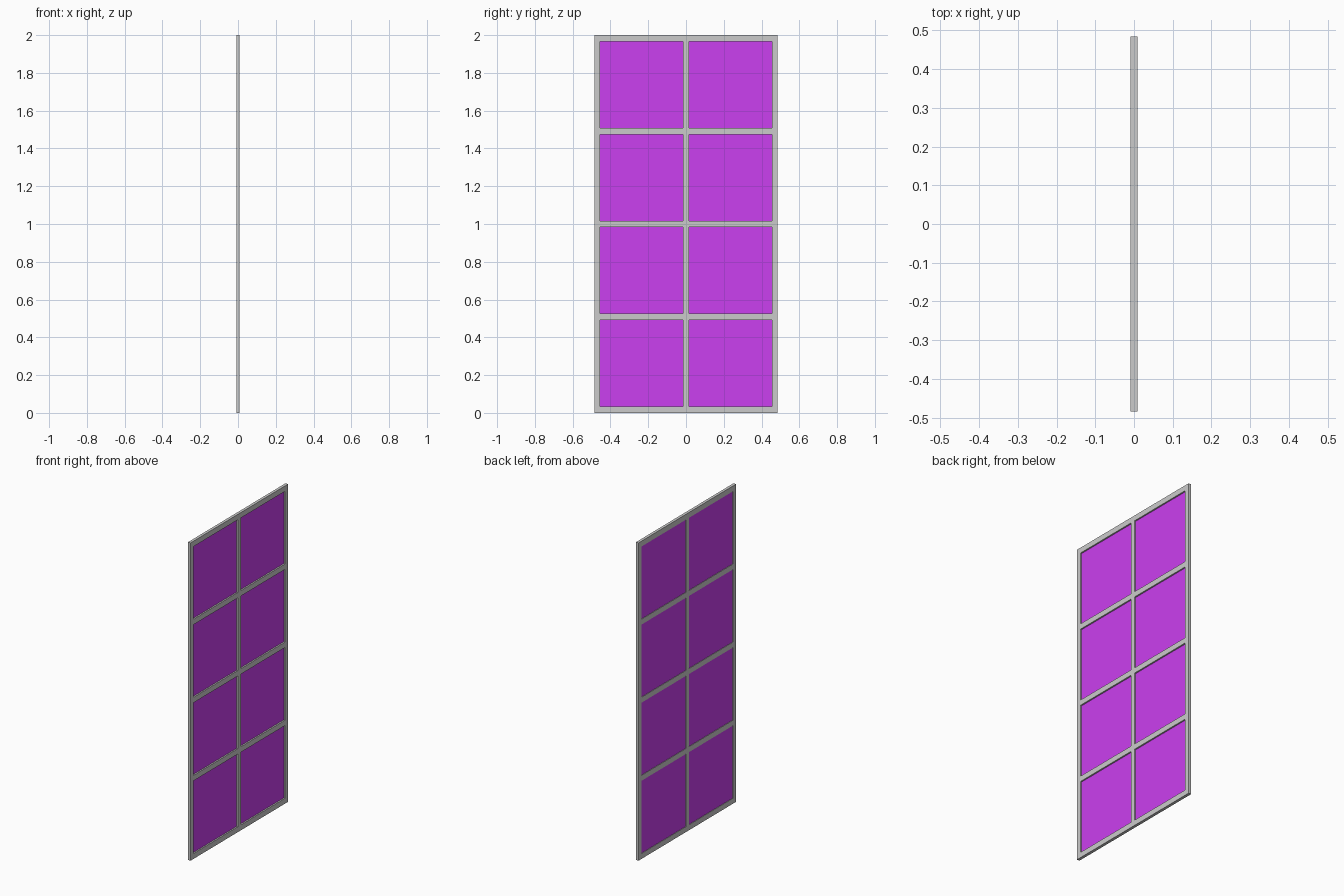
import bpy, bmesh

if "Cube" in bpy.data.objects:
    bpy.data.objects.remove(bpy.data.objects["Cube"])

DEPTH = 0.018
WIDTH, HEIGHT = 0.97, 2.0
COLS, ROWS = 2, 4
STILE, RAIL = 0.030, 0.034


def grid_lines(start, length, count, bar):
    """Alternating bar / opening boundaries along one axis."""
    opening = (length - bar * (count + 1)) / count
    lines = [start]
    for i in range(2 * count + 1):
        lines.append(lines[-1] + (bar if i % 2 == 0 else opening))
    return lines


def make_object(name, bm):
    bmesh.ops.recalc_face_normals(bm, faces=bm.faces)
    mesh = bpy.data.meshes.new(name)
    bm.to_mesh(mesh)
    bm.free()
    ob = bpy.data.objects.new(name, mesh)
    bpy.context.collection.objects.link(ob)
    return ob


# Frame: one lattice of bars, extruded through its depth
ys = grid_lines(-WIDTH / 2, WIDTH, COLS, STILE)
zs = grid_lines(0, HEIGHT, ROWS, RAIL)
bm = bmesh.new()
v = [[bm.verts.new((-DEPTH / 2, y, z)) for z in zs] for y in ys]
for i in range(len(ys) - 1):
    for j in range(len(zs) - 1):
        if i % 2 == 0 or j % 2 == 0:
            bm.faces.new((v[i][j], v[i + 1][j], v[i + 1][j + 1], v[i][j + 1]))
ext = bmesh.ops.extrude_face_region(bm, geom=bm.faces[:], use_keep_orig=True)
bmesh.ops.translate(bm, vec=(DEPTH, 0, 0),
                    verts=[g for g in ext["geom"] if isinstance(g, bmesh.types.BMVert)])
make_object("window_frame", bm)

# Glass: thin tinted sheet held inside the frame, slightly towards the left face
X0, X1 = -0.006, 0.0
bm = bmesh.new()
bmesh.ops.create_cube(bm, size=1)
for p in bm.verts:
    p.co.x = X1 if p.co.x > 0 else X0
    p.co.y *= WIDTH - STILE
    p.co.z = HEIGHT - RAIL / 2 if p.co.z > 0 else 0.01
glass = make_object("glass_pane", bm)
mat = bpy.data.materials.new("purple_glass")
mat.diffuse_color = (0.6, 0.05, 0.87, 1)
mat.use_nodes = True
mat.node_tree.nodes["Principled BSDF"].inputs["Base Color"].default_value = mat.diffuse_color
glass.data.materials.append(mat)
